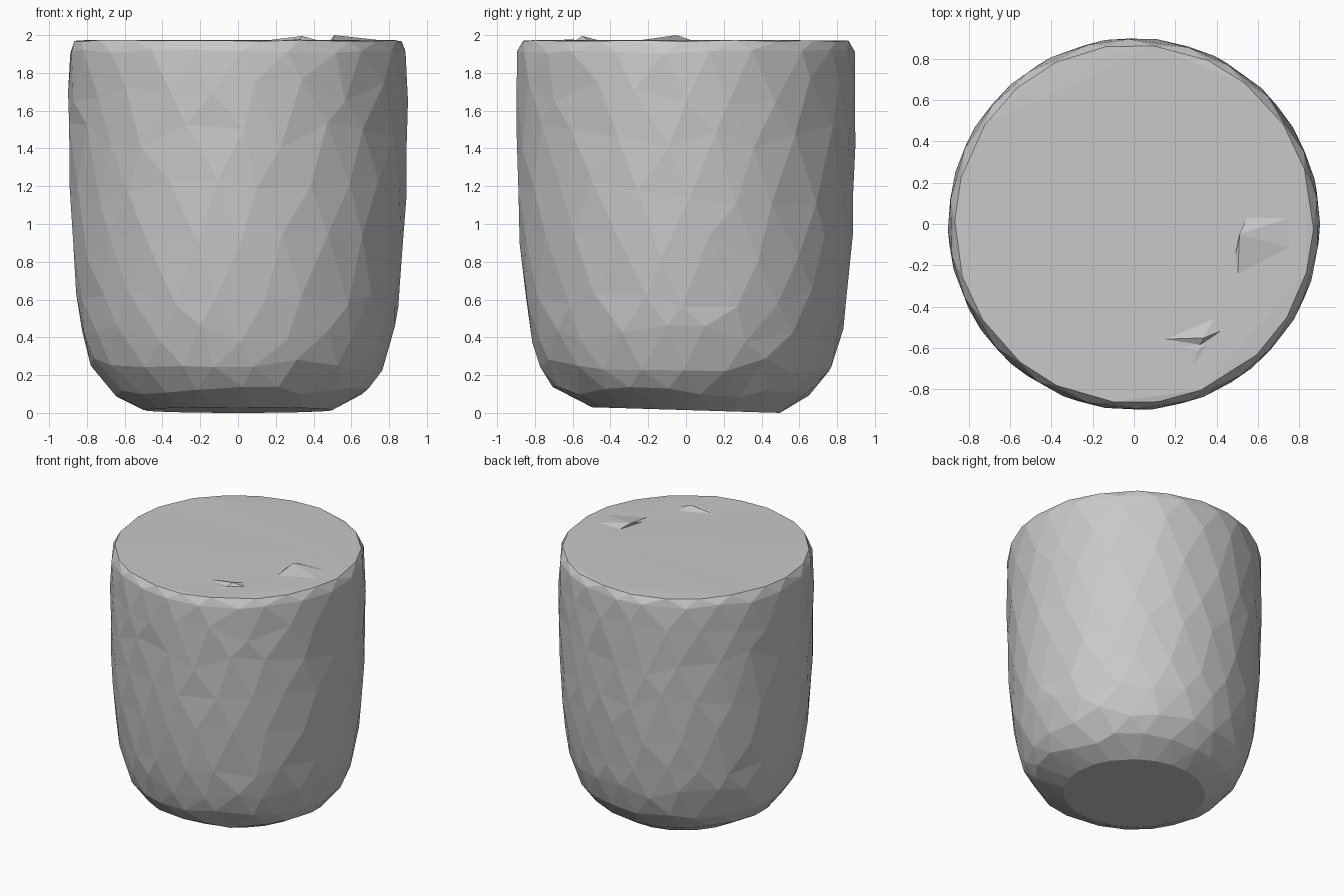
import bpy, bmesh, math, random

random.seed(4)
cube = bpy.data.objects.get("Cube")
if cube:
    bpy.data.objects.remove(cube)

# One grey for the whole model
GREY = (0.58, 0.58, 0.58, 1)
grey = bpy.data.materials.new("stone grey")
grey.use_nodes = True
grey.diffuse_color = GREY
grey.node_tree.nodes["Principled BSDF"].inputs["Base Color"].default_value = GREY

SIDES = 22
TOP = 1.97
# Outline of the side wall: height, radius
PROFILE = [(0.02, 0.5), (0.07, 0.625), (0.14, 0.71), (0.25, 0.78), (0.45, 0.835),
           (0.75, 0.872), (1.05, 0.89), (1.4, 0.897), (1.85, 0.902), (1.93, 0.892), (TOP, 0.866)]
# Rings of vertices: height, random height spread
RINGS = [(0.02, 0), (0.11, 0.03), (0.25, 0.04), (0.42, 0.05), (0.62, 0.06), (0.88, 0.08),
         (1.16, 0.08), (1.45, 0.09), (1.7, 0.07), (1.91, 0.015), (TOP, 0.004)]


def radius_at(z):
    for (z0, r0), (z1, r1) in zip(PROFILE, PROFILE[1:]):
        if z <= z1:
            t = max(0, (z - z0) / (z1 - z0))
            return r0 + (r1 - r0) * t
    return PROFILE[-1][1]


def finish(bm, name):
    bmesh.ops.recalc_face_normals(bm, faces=bm.faces)
    mesh = bpy.data.meshes.new(name)
    bm.to_mesh(mesh)
    bm.free()
    mesh.materials.append(grey)
    obj = bpy.data.objects.new(name, mesh)
    bpy.context.collection.objects.link(obj)
    return obj


# Rounded body: staggered, irregular rings joined by triangles
bm = bmesh.new()
rings = []
for level, (height, spread) in enumerate(RINGS):
    ring = []
    for i in range(SIDES):
        wobble = random.uniform(-0.16, 0.16)
        a = math.tau * (i + 0.5 * (level % 2) + wobble) / SIDES
        z = height + random.uniform(-spread, spread)
        r = radius_at(z)
        y = r * math.sin(a)
        if level == 0:
            z = 0.015 - 0.03 * y          # slightly tilted base
        ring.append(bm.verts.new((r * math.cos(a), y, z)))
    rings.append(ring)

for level, (low, high) in enumerate(zip(rings, rings[1:])):
    for i in range(SIDES):
        j = (i + 1) % SIDES
        if level % 2 == 0:
            bm.faces.new((low[i], low[j], high[i]))
            bm.faces.new((low[j], high[j], high[i]))
        else:
            bm.faces.new((low[i], low[j], high[j]))
            bm.faces.new((low[i], high[j], high[i]))

# Closed base and almost flat lid
bm.faces.new(rings[0])
bm.faces.new(rings[-1])
bmesh.ops.triangulate(bm, faces=[f for f in bm.faces if len(f.verts) > 3])
finish(bm, "body")


# Low crumpled ridges on the lid: a peak fanned to a ring of edge points
def ridge(name, peak, edge):
    bm = bmesh.new()
    tip = bm.verts.new(peak)
    base = [bm.verts.new((x, y, TOP - 0.008)) for x, y in edge]
    for a, b in zip(base, base[1:] + base[:1]):
        bm.faces.new((tip, a, b))
    bm.faces.new(base)
    finish(bm, name)


ridge("side_ridge", (0.51, -0.05, 2.0),
      [(0.56, 0.06), (0.84, 0.06), (0.85, -0.14), (0.5, -0.32), (0.48, -0.2)])
ridge("front_ridge", (0.34, -0.55, 1.995),
      [(0.07, -0.56), (0.31, -0.6), (0.46, -0.5), (0.4, -0.42)])
ridge("front_fold", (0.31, -0.61, 1.978),
      [(0.08, -0.57), (0.24, -0.83), (0.45, -0.51)])
